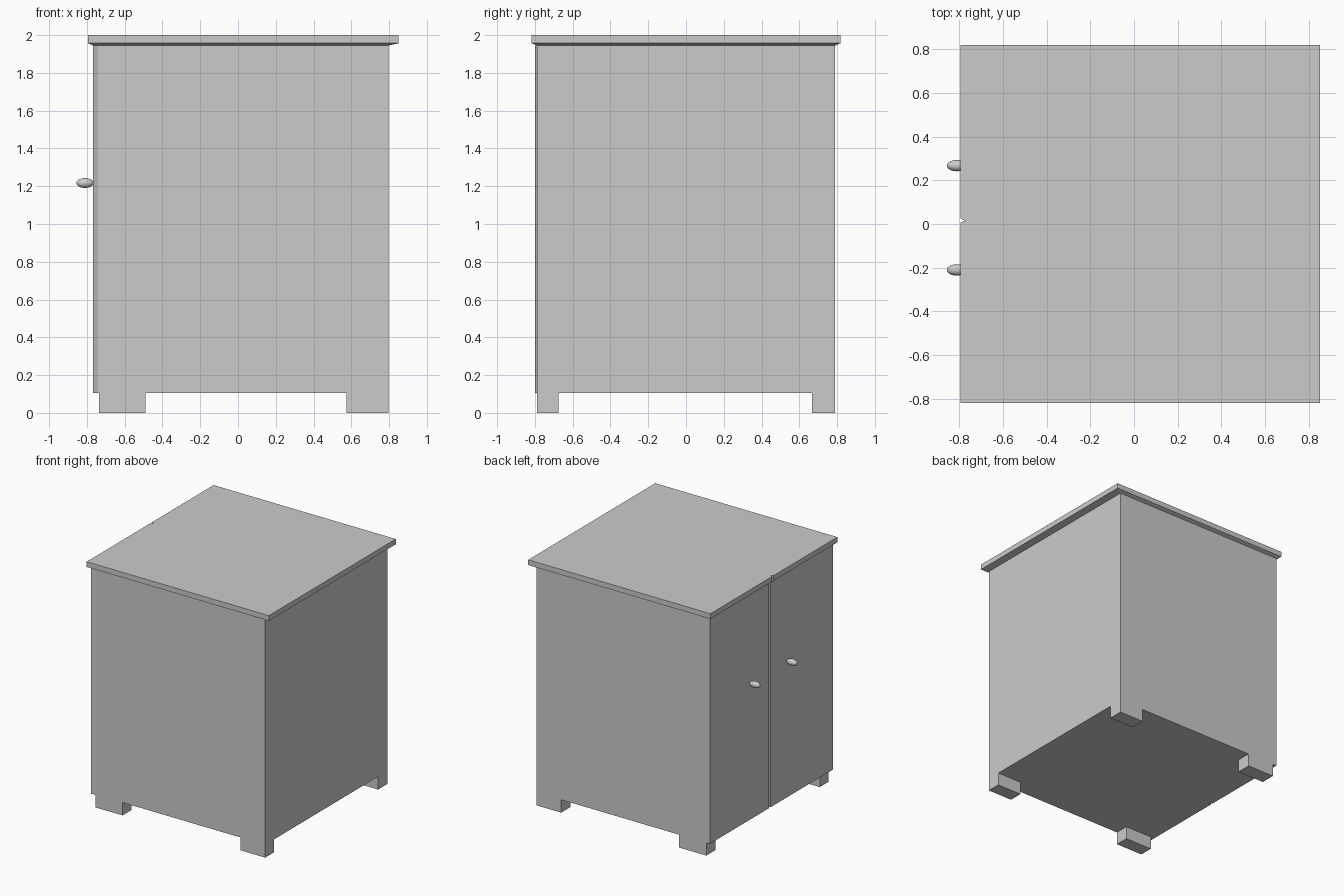
import bpy
import bmesh
from mathutils import Matrix

if "Cube" in bpy.data.objects:
    bpy.data.objects.remove(bpy.data.objects["Cube"], do_unlink=True)

# One plain grey for the whole cabinet
grey = bpy.data.materials.new("plain_grey")
grey.use_nodes = True
GREY = (0.6, 0.6, 0.6, 1)
grey.diffuse_color = GREY
grey.node_tree.nodes["Principled BSDF"].inputs["Base Color"].default_value = GREY


def finish(name, bm):
    bmesh.ops.recalc_face_normals(bm, faces=bm.faces)
    mesh = bpy.data.meshes.new(name)
    bm.to_mesh(mesh)
    bm.free()
    mesh.materials.append(grey)
    obj = bpy.data.objects.new(name, mesh)
    bpy.context.collection.objects.link(obj)
    return obj


def loft(name, rings):
    """Solid through horizontal outlines given as (z, [(x, y), ...])."""
    bm = bmesh.new()
    loops = [[bm.verts.new((x, y, z)) for x, y in pts] for z, pts in rings]
    n = len(loops[0])
    for low, high in zip(loops, loops[1:]):
        for i in range(n):
            j = (i + 1) % n
            bm.faces.new((low[i], low[j], high[j], high[i]))
    bm.faces.new(loops[0][::-1])
    bm.faces.new(loops[-1])
    return finish(name, bm)


def rect(x0, x1, y0, y1):
    return [(x0, y0), (x1, y0), (x1, y1), (x0, y1)]


def prism(name, outline, z0, z1):
    return loft(name, [(z0, outline), (z1, outline)])


BASE, UNDER, EAVE, TOP = 0.105, 1.945, 1.957, 2.0
SEAM = 0.015
BACK, FACE, DOOR = 0.797, -0.74, -0.768
SIDE = 0.788

# Cabinet body
prism("body", rect(FACE, BACK, -SIDE, SIDE), BASE, UNDER)

# Pair of doors with bevelled edges along the centre seam
prism("left_door", [(FACE, SEAM), (DOOR, SEAM + 0.012), (DOOR, SIDE), (FACE, SIDE)], BASE, UNDER)
prism("right_door", [(FACE, -SIDE), (DOOR, -SIDE - 0.012), (DOOR, SEAM - 0.008), (FACE, SEAM)], BASE, UNDER)


# Top board with a sloped underside and a small notch over the door seam
def board(x0, x1, y, notch):
    return [(x0, -y), (x1, -y), (x1, y), (x0, y),
            (x0, SEAM + 0.01), (x0 + notch, SEAM), (x0, SEAM - 0.008)]


loft("top_board", [(UNDER, board(DOOR, BACK, SIDE, 0.005)),
                   (EAVE, board(-0.793, 0.851, 0.818, 0.02)),
                   (TOP, board(-0.793, 0.851, 0.818, 0.02))])

# Four corner feet
for end, x0, x1 in (("back", 0.575, BACK), ("door", -0.735, -0.49)):
    for side, y0, y1 in (("right", -SIDE, -0.675), ("left", 0.667, SIDE)):
        prism(f"{end}_{side}_foot", rect(x0, x1, y0, y1), 0, BASE)

# Oval door knobs
for side, y in (("left", 0.267), ("right", -0.21)):
    bm = bmesh.new()
    shape = Matrix.Translation((-0.81, y, 1.217)) @ Matrix.Diagonal((0.046, 0.026, 0.026, 1))
    bmesh.ops.create_uvsphere(bm, u_segments=24, v_segments=14, radius=1, matrix=shape)
    knob = finish(f"{side}_knob", bm)
    for poly in knob.data.polygons:
        poly.use_smooth = True
